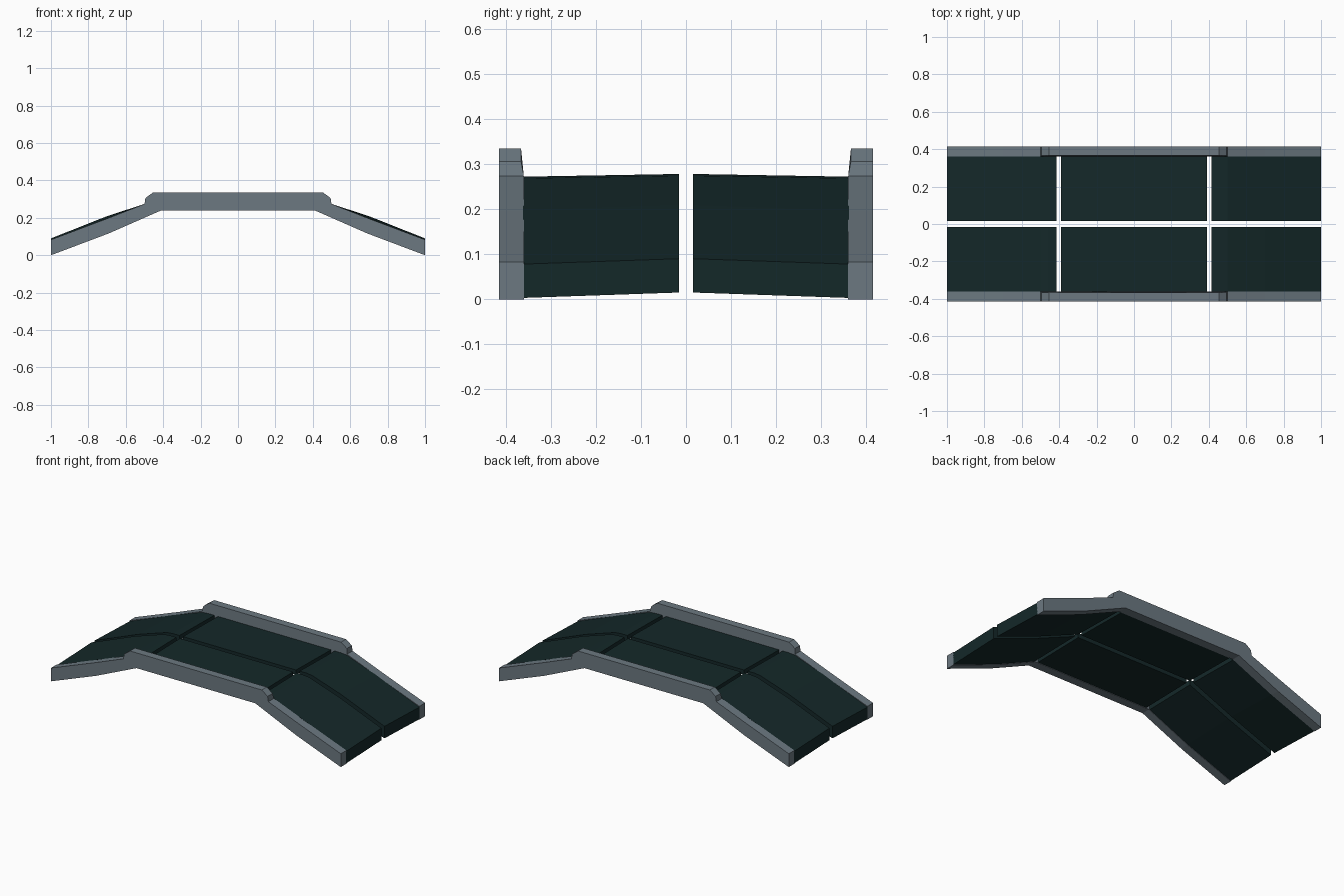
import bpy, bmesh

if "Cube" in bpy.data.objects:
    bpy.data.objects.remove(bpy.data.objects["Cube"])


def material(name, rgb):
    m = bpy.data.materials.new(name)
    m.diffuse_color = (*rgb, 1)
    m.use_nodes = True
    m.node_tree.nodes["Principled BSDF"].inputs["Base Color"].default_value = m.diffuse_color
    return m


STEEL = material("steel", (0.15, 0.19, 0.22))
DARK = material("dark_deck", (0.007, 0.021, 0.022))


def loft(name, side_a, side_b, mat):
    """Join two matching outlines of 3D points into a closed solid."""
    bm = bmesh.new()
    a = [bm.verts.new(p) for p in side_a]
    b = [bm.verts.new(p) for p in side_b]
    n = len(a)
    bm.faces.new(a)
    bm.faces.new(b[::-1])
    for i in range(n):
        j = (i + 1) % n
        bm.faces.new((a[j], a[i], b[i], b[j]))
    bmesh.ops.recalc_face_normals(bm, faces=bm.faces)
    me = bpy.data.meshes.new(name)
    bm.to_mesh(me)
    bm.free()
    me.materials.append(mat)
    ob = bpy.data.objects.new(name, me)
    bpy.context.collection.objects.link(ob)
    return ob


# Half outline of the side rail (x, z), upper and lower edges
top = [(1.0, 0.083), (0.70, 0.196), (0.50, 0.274), (0.495, 0.306), (0.455, 0.335)]
low = [(0.41, 0.24), (0.69, 0.117), (1.0, 0.0)]
rail = (top + [(-x, z) for x, z in top[::-1]]
        + [(-x, z) for x, z in low[::-1]] + low)

# Outlines of the deck plates along the outer edge
ramp = [(1.0, 0.078), (0.70, 0.197), (0.50, 0.268), (0.46, 0.272), (0.415, 0.272),
        (0.415, 0.240), (0.69, 0.120), (1.0, 0.003)]
middle = [(-0.39, 0.272), (0.39, 0.272), (0.39, 0.243), (-0.39, 0.243)]


def plate(name, outline, sx, sy):
    # Plates rise slightly towards the centre line
    outer = [(sx * x, sy * 0.362, z) for x, z in outline]
    inner = [(sx * x, sy * 0.015, z + (0.006 if z > 0.23 else 0.012)) for x, z in outline]
    loft(name, outer, inner, DARK)


for sy, side in ((-1, "front"), (1, "back")):
    # Side rail, inner face leaning outward at the raised lip
    loft(f"{side}_rail",
         [(x, sy * 0.415, z) for x, z in rail],
         [(x, sy * (0.366 if z > 0.3 else 0.36), z) for x, z in rail], STEEL)
    plate(f"{side}_middle_deck", middle, 1, sy)
    for sx, end in ((-1, "left"), (1, "right")):
        plate(f"{side}_{end}_ramp", ramp, sx, sy)
